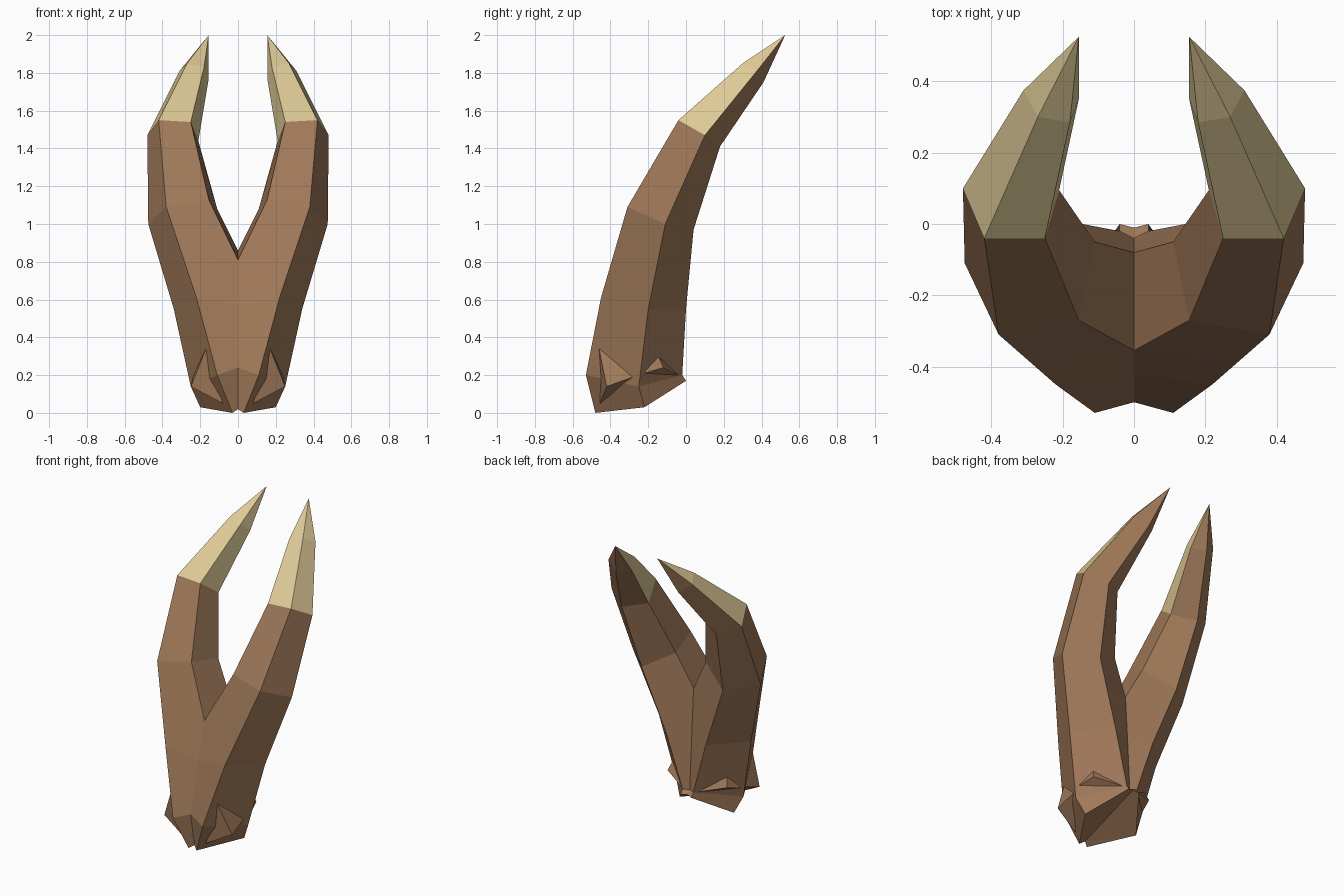
import bpy
import bmesh
from mathutils import Vector

cube = bpy.data.objects.get("Cube")
if cube:
    bpy.data.objects.remove(cube, do_unlink=True)


def make_material(name, colour):
    mat = bpy.data.materials.new(name)
    mat.use_nodes = True
    mat.diffuse_color = (*colour, 1)
    mat.node_tree.nodes["Principled BSDF"].inputs["Base Color"].default_value = (*colour, 1)
    return mat


brown = make_material("warm_brown", (.35, .19, .10))
tan = make_material("pale_tan", (.73, .59, .31))


def finish(bm, name, materials):
    """Mirror the half mesh across x, weld the seam and make an object."""
    bmesh.ops.mirror(bm, geom=bm.verts[:] + bm.edges[:] + bm.faces[:],
                     axis='X', merge_dist=.002)
    bmesh.ops.recalc_face_normals(bm, faces=bm.faces[:])
    mesh = bpy.data.meshes.new(name)
    bm.to_mesh(mesh)
    bm.free()
    for mat in materials:
        mesh.materials.append(mat)
    obj = bpy.data.objects.new(name, mesh)
    bpy.context.collection.objects.link(obj)
    return obj


# Five-sided sections, each: front outer, side, back, inner back, inner front
base = [(.03, -.48, 0), (.2, -.22, .03), (.04, 0, .17), (0, -.01, .18), (0, -.46, .02)]
jaw = [(.11, -.53, .2), (.25, -.25, .14), (.04, -.02, .2), (0, -.04, .2), (0, -.5, .24)]
trunk = [(.22, -.45, .61), (.34, -.2, .55), (.145, 0, .55), (0, -.06, .55), (0, -.42, .57)]
bend = [(.38, -.31, 1.09), (.475, -.11, 1), (.3, .04, .97), (.11, -.05, 1.08), (.155, -.27, 1.13)]
elbow = [(.42, -.04, 1.55), (.48, .1, 1.47), (.35, .18, 1.41), (.21, .095, 1.44), (.25, -.04, 1.54)]
blade = [(.27, .3, 1.85), (.31, .375, 1.81), (.23, .41, 1.75), (.155, .35, 1.77), (.18, .285, 1.83)]
tip = Vector((.155, .525, 2))

# The fork starts between trunk and bend
crotch = [Vector(a).lerp(Vector(b), .5) for a, b in zip(trunk[:3], bend[:3])]
crotch += [(0, -.08, .86), (0, -.355, .81)]

# Forked body: skin the sections together
bm = bmesh.new()
rings = [[bm.verts.new(p) for p in ring]
         for ring in (base, jaw, trunk, crotch, bend, elbow, blade)]
TAN_SIDES = {0, 3, 4}
for level, (low, high) in enumerate(zip(rings, rings[1:])):
    for side in range(5):
        if side == 3 and level < 3:
            continue  # open on the centre plane
        nxt = (side + 1) % 5
        face = bm.faces.new((low[side], low[nxt], high[nxt], high[side]))
        face.material_index = int(level == 5 and side in TAN_SIDES)

# Pointed horn tips
point = bm.verts.new(tip)
for side in range(5):
    face = bm.faces.new((rings[-1][side], rings[-1][(side + 1) % 5], point))
    face.material_index = int(side in TAN_SIDES)

# Underside
front, outer, back, back_mid, front_mid = rings[0]
for trio in ((front, outer, front_mid), (outer, back_mid, front_mid), (outer, back, back_mid)):
    bm.faces.new(trio)
finish(bm, "forked_horn_body", (brown, tan))


# Small three-sided thorns on each flank
def thorns(name, corners, apex):
    bm = bmesh.new()
    ring = [bm.verts.new(p) for p in corners]
    top = bm.verts.new(apex)
    bm.faces.new(ring)
    for i in range(3):
        bm.faces.new((ring[i], ring[(i + 1) % 3], top))
    finish(bm, name, (brown,))


thorns("front_thorns", [(.17, -.46, .34), (.08, -.455, .05), (.24, -.28, .19)], (.25, -.42, .14))
thorns("back_thorns", [(.19, -.16, .33), (.25, -.22, .21), (.06, -.04, .2)], (.22, -.12, .24))
